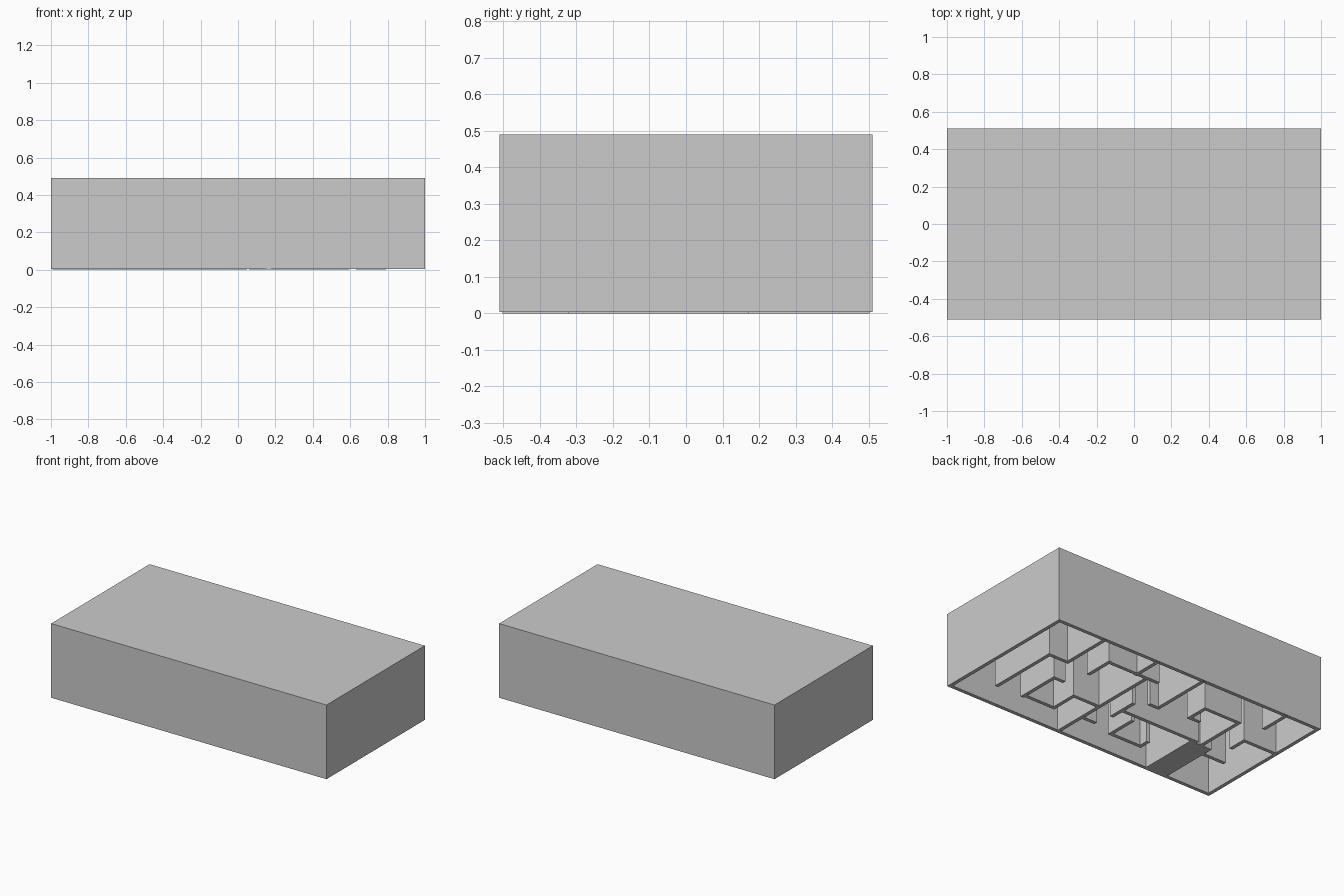
import bpy

if "Cube" in bpy.data.objects:
    bpy.data.objects.remove(bpy.data.objects["Cube"])

T = 0.024            # wall thickness
X, Y, H = 1.0, 0.51, 0.49


def box(name, x0, x1, y0, y1, z0, z1):
    bpy.ops.mesh.primitive_cube_add(size=1, location=((x0 + x1) / 2, (y0 + y1) / 2, (z0 + z1) / 2))
    ob = bpy.context.object
    ob.name = name
    ob.scale = (x1 - x0, y1 - y0, z1 - z0)
    bpy.ops.object.transform_apply(location=False, rotation=False, scale=True)
    return ob


# Closed shell, open underneath: cube without its bottom face, thickened inwards
shell = box("outer_shell", -X, X, -Y, Y, 0.003, H)
bottom = min(shell.data.polygons, key=lambda p: p.center.z).index
import bmesh
bm = bmesh.new()
bm.from_mesh(shell.data)
bm.faces.ensure_lookup_table()
bmesh.ops.delete(bm, geom=[bm.faces[bottom]], context='FACES')
bm.to_mesh(shell.data)
bm.free()
solid = shell.modifiers.new("thickness", 'SOLIDIFY')
solid.thickness = T
solid.offset = -1
solid.use_even_offset = True

# Maze walls running front to back: x, y from, y to
for x, y0, y1 in [
    (0.78, -0.31, 0.16), (0.642, 0.16, 0.49), (0.585, -0.31, -0.03),
    (0.36, -0.29, -0.12), (0.456, 0.14, 0.32), (0.24, 0.31, 0.49),
    (0.165, -0.49, 0.29), (0.035, -0.15, 0.03), (-0.09, -0.32, -0.13),
    (-0.317, -0.32, -0.26), (-0.11, 0.12, 0.49), (-0.325, 0.12, 0.26),
    (-0.583, -0.14, 0.26), (-0.742, 0.01, 0.12), (-0.742, 0.31, 0.49),
]:
    box("maze_wall_deep", x - T / 2, x + T / 2, y0 - T / 2, y1 + T / 2, 0, H - T)

# Maze walls running left to right: y, x from, x to
for y, x0, x1 in [
    (0.16, 0.642, 0.78), (-0.30, 0.36, 0.585), (-0.03, 0.52, 0.585),
    (-0.12, 0.165, 0.36), (0.315, 0.09, 0.456), (-0.28, 0.07, 0.165),
    (-0.32, -0.317, -0.09), (-0.07, -0.53, 0.035), (0.09, -0.11, -0.05),
    (0.26, -0.583, -0.325), (0.12, -0.39, -0.325), (-0.155, -0.81, -0.583), (0.12, -0.98, -0.742),
]:
    box("maze_wall_wide", x0 - T / 2, x1 + T / 2, y - T / 2, y + T / 2, 0, H - T)

# Filled cell at the front
box("solid_block", -0.66, -0.50, -0.49, -0.08, 0, H - T)
